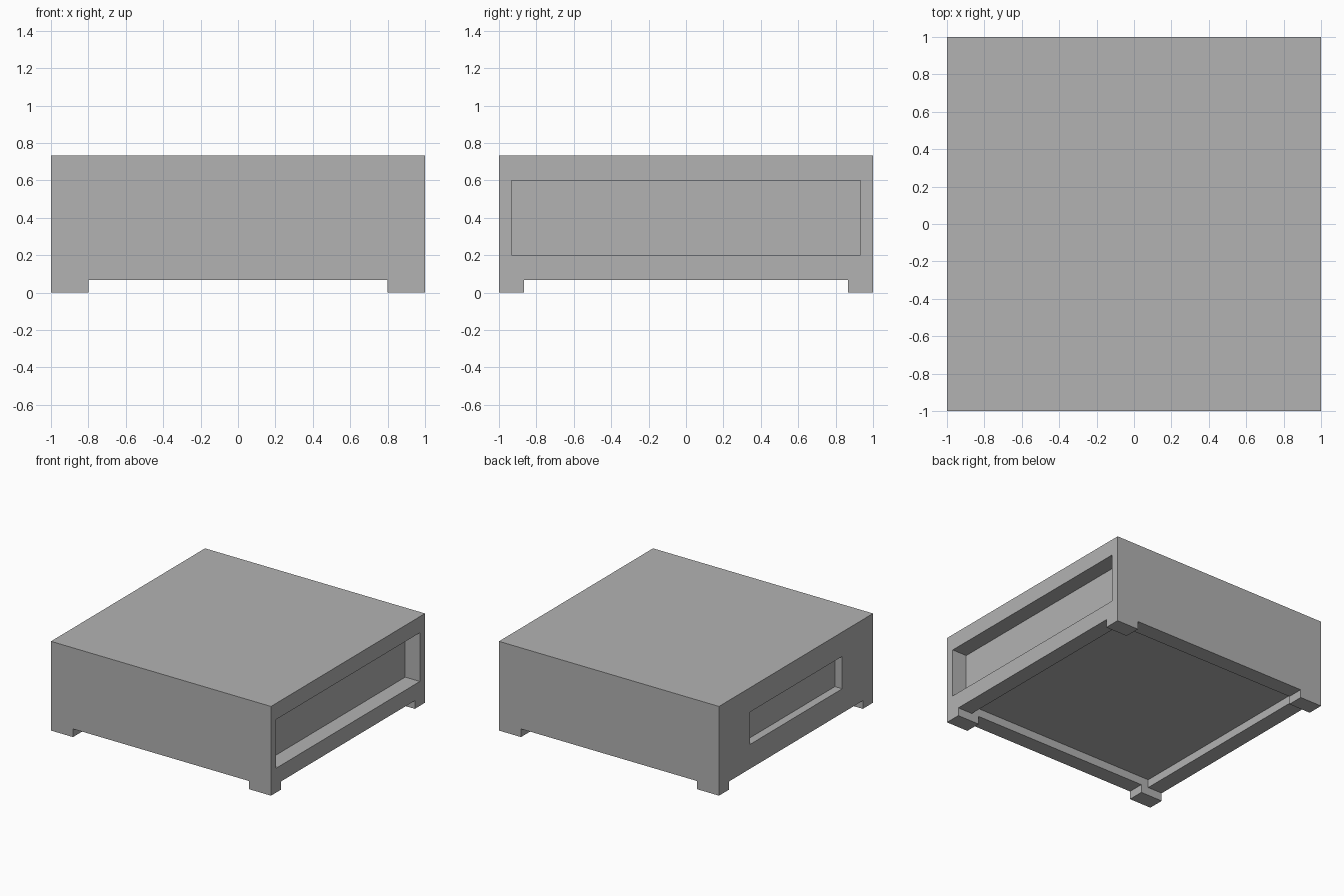
import bpy
import bmesh
from mathutils import Vector

default = bpy.data.objects.get("Cube")
if default:
    bpy.data.objects.remove(default, do_unlink=True)

TOP = 0.733
LEG = 0.067

grey = bpy.data.materials.new("plain grey")
grey.use_nodes = True
colour = (0.448, 0.448, 0.448, 1)
grey.diffuse_color = colour
grey.node_tree.nodes["Principled BSDF"].inputs["Base Color"].default_value = colour


def box(bm, low, high):
    """Add a box spanning two corners."""
    low, high = Vector(low), Vector(high)
    verts = bmesh.ops.create_cube(bm, size=1)["verts"]
    for v in verts:
        v.co = (low + high) / 2 + v.co * (high - low)


def face_towards(bm, direction):
    bm.normal_update()
    return max(bm.faces, key=lambda f: f.normal.dot(direction) + f.calc_center_median().dot(direction))


def sink(bm, direction, centre, half, depth):
    """Inset a rectangle into the outer face on one side and push it inwards."""
    direction, centre, half = Vector(direction), Vector(centre), Vector(half)
    face = face_towards(bm, direction)
    middle = face.calc_center_median()
    for push in (0, depth):
        bmesh.ops.inset_individual(bm, faces=[face], thickness=0, use_even_offset=False)
        for v in face.verts:
            for i in range(3):
                if direction[i]:
                    v.co[i] = middle[i] - direction[i] * push
                elif push == 0:
                    side = 1 if v.co[i] > middle[i] else -1
                    v.co[i] = centre[i] + side * half[i]


def finish(bm, name):
    bmesh.ops.recalc_face_normals(bm, faces=bm.faces[:])
    mesh = bpy.data.meshes.new(name)
    bm.to_mesh(mesh)
    bm.free()
    mesh.materials.append(grey)
    obj = bpy.data.objects.new(name, mesh)
    bpy.context.collection.objects.link(obj)


# Body with a long slot, a short slot and a hollow underside
bm = bmesh.new()
box(bm, (-1, -1, LEG), (1, 1, TOP))
sink(bm, (1, 0, 0), (0, 0, 0.4), (0, 0.933, 0.2), 0.133)
sink(bm, (-1, 0, 0), (0, 0, 0.4), (0, 0.6, 0.133), 0.067)
sink(bm, (0, 0, -1), (0, 0, 0), (0.867, 0.867, 0), 0.067)
finish(bm, "body")

# Four corner feet, open where they meet the body
for sy, end in ((-1, "front"), (1, "back")):
    for sx, side in ((-1, "right"), (1, "left")):
        bm = bmesh.new()
        xs = sorted((sx, sx * 0.8))
        ys = sorted((sy, sy * 0.867))
        box(bm, (xs[0], ys[0], 0), (xs[1], ys[1], LEG))
        lid = face_towards(bm, Vector((0, 0, 1)))
        bmesh.ops.delete(bm, geom=[lid], context="FACES_ONLY")
        finish(bm, f"{end}_{side}_foot")
